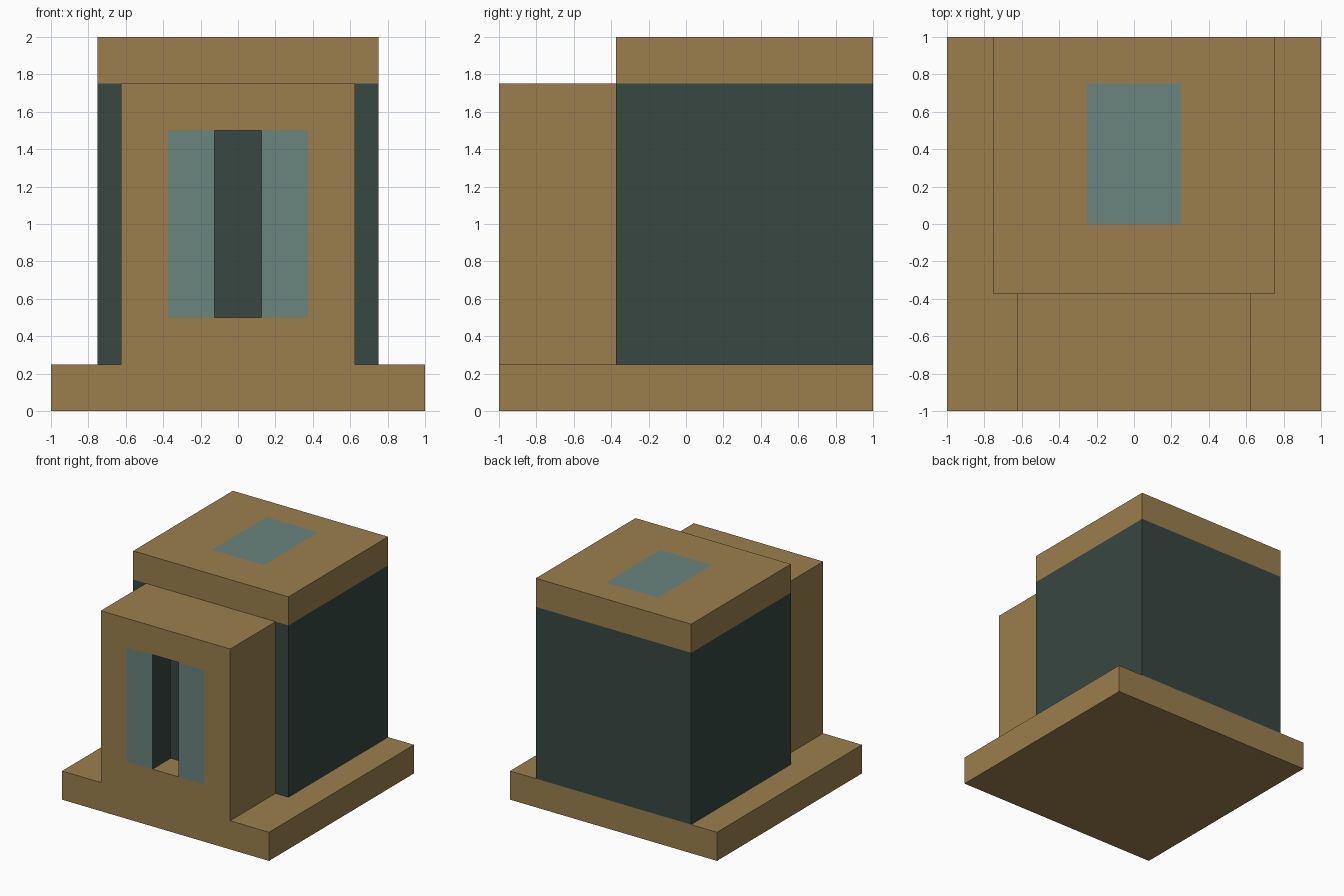
import bpy, bmesh
from mathutils import Vector

if "Cube" in bpy.data.objects:
    bpy.data.objects.remove(bpy.data.objects["Cube"])


def srgb(r, g, b):
    def lin(c):
        c /= 255
        return c / 12.92 if c <= 0.04045 else ((c + 0.055) / 1.055) ** 2.4
    return (lin(r), lin(g), lin(b), 1)


MATS = []
for name, rgb in (("tan", (155, 127, 77)), ("dark_teal", (55, 71, 66)), ("pale_teal", (106, 133, 126))):
    m = bpy.data.materials.new(name)
    m.diffuse_color = srgb(*rgb)
    m.use_nodes = True
    m.node_tree.nodes["Principled BSDF"].inputs["Base Color"].default_value = m.diffuse_color
    MATS.append(m)
TAN, DARK, PALE = 0, 1, 2


def shell(name, cuts, rule, inward=False):
    """Box whose sides are split at the cuts; rule(centre, normal) gives a colour, or None for no face."""
    bm = bmesh.new()
    for axis in range(3):
        u, v = (axis + 1) % 3, (axis + 2) % 3
        for sign, level in ((-1, cuts[axis][0]), (1, cuts[axis][-1])):
            normal = Vector((0, 0, 0))
            normal[axis] = sign
            for u0, u1 in zip(cuts[u], cuts[u][1:]):
                for v0, v1 in zip(cuts[v], cuts[v][1:]):
                    corners = []
                    for cu, cv in ((u0, v0), (u1, v0), (u1, v1), (u0, v1)):
                        p = Vector((0, 0, 0))
                        p[axis], p[u], p[v] = level, cu, cv
                        corners.append(p)
                    colour = rule((corners[0] + corners[2]) / 2, normal)
                    if colour is None:
                        continue
                    if (sign < 0) != inward:
                        corners.reverse()
                    bm.faces.new([bm.verts.new(p) for p in corners]).material_index = colour
    bmesh.ops.remove_doubles(bm, verts=bm.verts, dist=1e-5)
    mesh = bpy.data.meshes.new(name)
    bm.to_mesh(mesh)
    bm.free()
    for m in MATS:
        mesh.materials.append(m)
    bpy.context.collection.objects.link(bpy.data.objects.new(name, mesh))


# Base slab, open where the body and porch stand on it
def base_rule(c, n):
    covered = abs(c.x) < 0.625 or (abs(c.x) < 0.75 and c.y > -0.375)
    return None if n.z > 0 and covered else TAN


shell("base", ((-1, -0.75, -0.625, 0.625, 0.75, 1), (-1, -0.375, 1), (0, 0.25)), base_rule)


# Main body: dark walls, tan roof band and a pale roof panel
def body_rule(c, n):
    if n.z < 0 or (n.y < 0 and abs(c.x) < 0.625 and c.z < 1.75):
        return None
    if n.z > 0:
        return PALE if abs(c.x) < 0.25 and 0 < c.y < 0.75 else TAN
    return TAN if c.z > 1.75 else DARK


shell("body", ((-0.75, -0.625, -0.25, 0.25, 0.625, 0.75), (-0.375, 0, 0.75, 1), (0.25, 1.75, 2)), body_rule)


# Porch block with two pale panels beside an open slot
def porch_rule(c, n):
    if n.z < 0 or n.y > 0:
        return None
    if n.y < 0 and 0.5 < c.z < 1.5 and abs(c.x) < 0.375:
        return None if abs(c.x) < 0.125 else PALE
    return TAN


shell("porch", ((-0.625, -0.375, -0.125, 0.125, 0.375, 0.625), (-1, -0.375), (0.25, 0.5, 1.5, 1.75)), porch_rule)


# Recessed slot: dark walls, tan floor and ceiling
def slot_rule(c, n):
    if n.y < 0:
        return None
    return TAN if n.z else DARK


shell("slot", ((-0.125, 0.125), (-1, -0.75), (0.5, 1.5)), slot_rule, inward=True)
